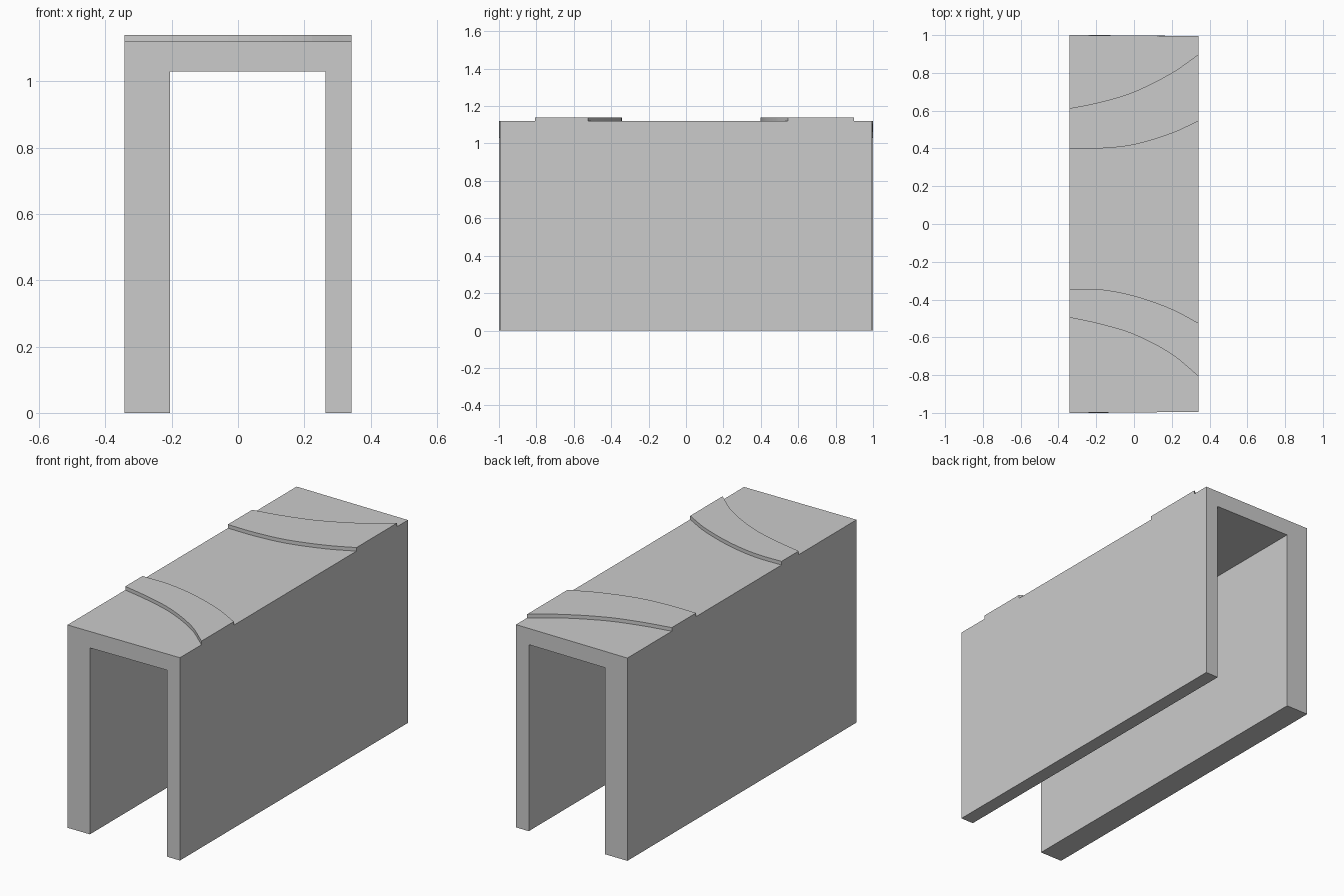
import bpy, bmesh

if "Cube" in bpy.data.objects:
    bpy.data.objects.remove(bpy.data.objects["Cube"])

X0, X1 = -0.342, 0.342      # outer side faces
TOP, RAISED = 1.12, 1.14    # roof height and top of the raised bands


def new_object(name, bm):
    bmesh.ops.recalc_face_normals(bm, faces=bm.faces)
    mesh = bpy.data.meshes.new(name)
    bm.to_mesh(mesh)
    bm.free()
    obj = bpy.data.objects.new(name, mesh)
    bpy.context.collection.objects.link(obj)
    return obj


def extrude_outline(name, points, offset):
    bm = bmesh.new()
    face = bm.faces.new([bm.verts.new(p) for p in points])
    geom = bmesh.ops.extrude_face_region(bm, geom=[face], use_keep_orig=True)["geom"]
    moved = [g for g in geom if isinstance(g, bmesh.types.BMVert)]
    bmesh.ops.translate(bm, verts=moved, vec=offset)
    return bm


def smooth_edge(ys, steps=6):
    """Smooth curve across the roof through y values at fixed x stations."""
    xs = [X0, -0.18, 0.0, 0.2, X1]
    n = len(xs)
    slope = []
    for i in range(n):
        a, b = max(i - 1, 0), min(i + 1, n - 1)
        slope.append((ys[b] - ys[a]) / (xs[b] - xs[a]))
    pts = []
    for i in range(n - 1):
        h = xs[i + 1] - xs[i]
        for k in range(steps):
            t = k / steps
            y = ((2*t**3 - 3*t**2 + 1) * ys[i] + (t**3 - 2*t**2 + t) * h * slope[i]
                 + (3*t**2 - 2*t**3) * ys[i + 1] + (t**3 - t**2) * h * slope[i + 1])
            pts.append((xs[i] + h * t, y, TOP))
    return pts + [(X1, ys[-1], TOP)]


# Channel-shaped body: two legs of different thickness under a flat roof
profile = [(X0, 0), (X0, TOP), (X1, TOP), (X1, 0),
           (0.264, 0), (0.264, 1.03), (-0.205, 1.03), (-0.205, 0)]
body = extrude_outline("channel_body", [(x, -1, z) for x, z in profile], (0, 2, 0))
# The ends are very slightly out of square on the right side
for v in body.verts:
    if v.co.x > 0:
        v.co.y *= 0.995
new_object("channel_body", body)

# Raised curved bands across the roof
bands = {
    "back_band": ([0.40, 0.40, 0.42, 0.48, 0.545], [0.612, 0.645, 0.70, 0.80, 0.898]),
    "front_band": ([-0.495, -0.53, -0.585, -0.69, -0.807],
                   [-0.345, -0.346, -0.38, -0.45, -0.525]),
}
for name, (low, high) in bands.items():
    outline = smooth_edge(low) + smooth_edge(high)[::-1]
    new_object(name, extrude_outline(name, outline, (0, 0, RAISED - TOP)))
